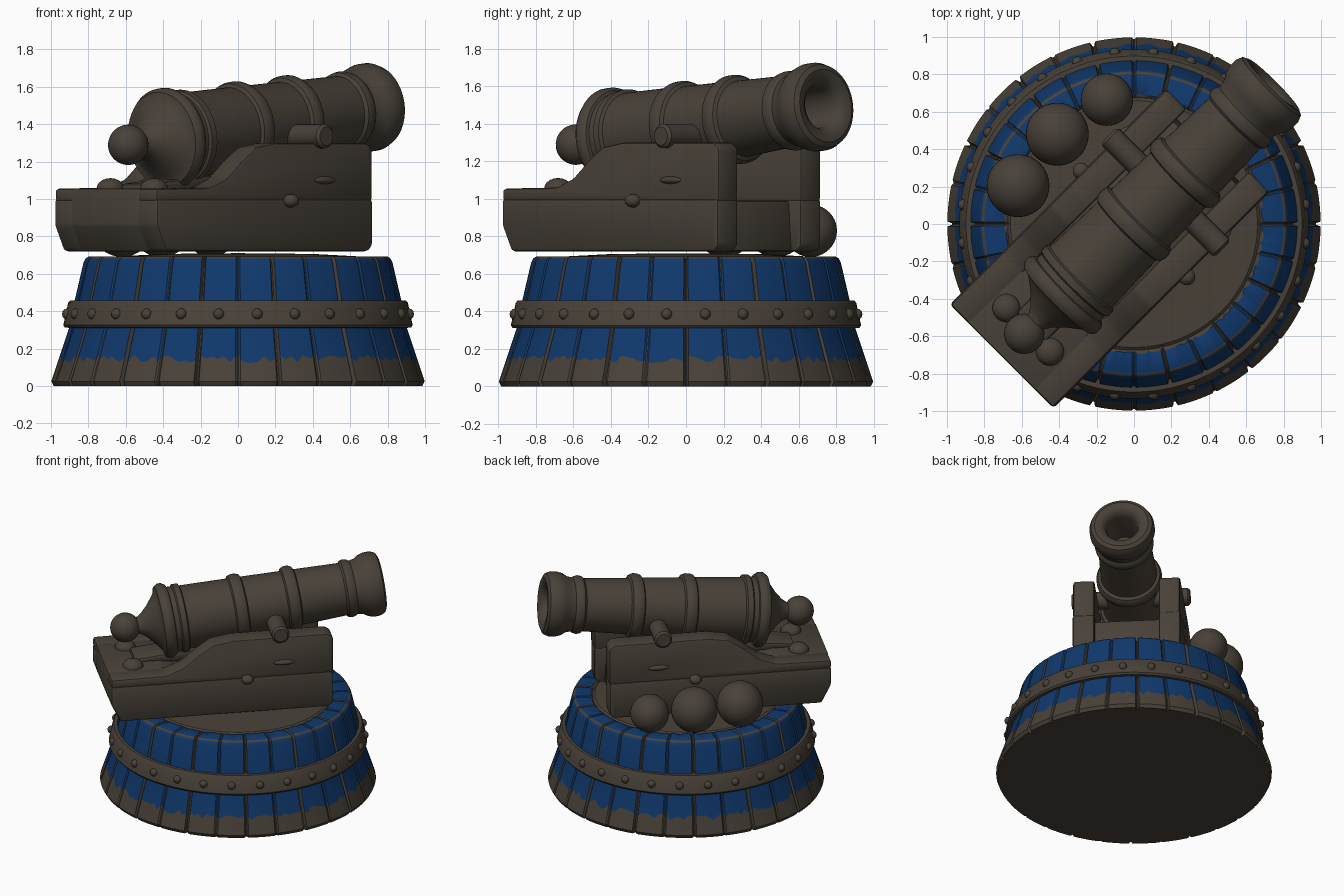
import bpy, bmesh, math, random
from mathutils import Matrix, Vector

if "Cube" in bpy.data.objects:
    bpy.data.objects.remove(bpy.data.objects["Cube"])
random.seed(4)


def material(name, rgb):
    m = bpy.data.materials.new(name)
    m.diffuse_color = (*rgb, 1)
    m.use_nodes = True
    m.node_tree.nodes["Principled BSDF"].inputs["Base Color"].default_value = m.diffuse_color
    return m


BROWN = material("dark_brown", (0.065, 0.053, 0.040))
BLUE = material("blue_paint", (0.005, 0.040, 0.150))
TURN = Matrix.Rotation(math.radians(45), 4, 'Z')   # gun points along +x +y


def finish(name, bm, matrix=Matrix(), angle=35, mats=(BROWN,)):
    bmesh.ops.recalc_face_normals(bm, faces=bm.faces)
    me = bpy.data.meshes.new(name)
    bm.to_mesh(me)
    bm.free()
    for m in mats:
        me.materials.append(m)
    me.shade_smooth()
    me.set_sharp_from_angle(angle=math.radians(angle))
    ob = bpy.data.objects.new(name, me)
    bpy.context.collection.objects.link(ob)
    ob.matrix_world = matrix
    return ob


def lathe(name, profile, matrix=Matrix(), n=56, closed=False):
    """Revolve (radius, height) points around z."""
    bm = bmesh.new()
    rings = [[bm.verts.new((r * math.cos(k * math.tau / n), r * math.sin(k * math.tau / n), z))
              for k in range(n)] for r, z in profile]
    pairs = list(zip(rings, rings[1:])) + ([(rings[-1], rings[0])] if closed else [])
    for a, b in pairs:
        for k in range(n):
            j = (k + 1) % n
            bm.faces.new((a[k], a[j], b[j], b[k]))
    bmesh.ops.remove_doubles(bm, verts=bm.verts, dist=1e-5)
    return finish(name, bm, matrix)


def slab(name, outline, v0, v1, bevel=0.018):
    """Extrude a side outline (along, up) across the gun from v0 to v1."""
    bm = bmesh.new()
    f = bm.faces.new([bm.verts.new((u, v0, z)) for u, z in outline])
    new = bmesh.ops.extrude_face_region(bm, geom=[f])['geom']
    bmesh.ops.translate(bm, vec=(0, v1 - v0, 0),
                        verts=[g for g in new if isinstance(g, bmesh.types.BMVert)])
    bmesh.ops.bevel(bm, geom=bm.edges[:], offset=bevel, segments=2, profile=0.5,
                    affect='EDGES', clamp_overlap=True)
    return finish(name, bm, TURN)


def ball(name, loc, r, scale=(1, 1, 1), matrix=Matrix(), seg=32):
    bm = bmesh.new()
    bmesh.ops.create_uvsphere(bm, u_segments=seg, v_segments=seg // 2, radius=r)
    return finish(name, bm, matrix @ Matrix.Translation(loc) @ Matrix.Diagonal((*scale, 1)), 80)


# Wooden base: staves with grooves, jagged paint edge low down
# rows: radius, height, groove factor, paint of the strip above (1 = blue)
rows = [(0, 0, 0, 0), (0.985, 0, 1, 0), (0.998, 0.025, 1, 0), (0.958, 0.145, 1, 1),
        (0.900, 0.32, 1, 0), (0.875, 0.45, 1, 1), (0.826, 0.66, 1, 1), (0.815, 0.682, 1, 0),
        (0.800, 0.692, 1, 1), (0.690, 0.692, 1, 0), (0.675, 0.680, 0.3, 0),
        (0.660, 0.692, 0, 0), (0.40, 0.706, 0, 0), (0, 0.71, 0, 0)]
STAVES = 28
step = math.tau / STAVES
cols = []                                           # angle, groove depth, is groove
for s in range(STAVES):
    a = s * step
    deep = 0.024 if s % 2 == 0 else 0.008
    cols += [(a - 0.014, 0, s % 2 == 0), (a - 0.004, deep, True),
             (a + 0.004, deep, s % 2 == 0), (a + 0.014, 0, False)]
    cols += [(a + step * t, 0, False) for t in (0.2, 0.35, 0.5, 0.65, 0.8)]
bm = bmesh.new()
grid = []
for a, depth, groove in cols:
    line = []
    for i, (r, z, g, blue) in enumerate(rows):
        if i == 3:
            dz = random.uniform(-0.022, 0.022) + depth * 1.8
            r, z = r - dz * 0.33, z + dz
        if i == 9:
            r += random.uniform(-0.008, 0.008)
        r -= depth * g
        if 7 <= i <= 9:
            z -= depth * 0.7
        line.append(bm.verts.new((r * math.cos(a), r * math.sin(a), z)))
    grid.append(line)
for c in range(len(cols)):
    p, q = grid[c], grid[(c + 1) % len(cols)]
    for i in range(len(rows) - 1):
        f = bm.faces.new((p[i], q[i], q[i + 1], p[i + 1]))
        f.material_index = 1 if rows[i][3] and not cols[c][2] else 0
bmesh.ops.remove_doubles(bm, verts=bm.verts, dist=1e-5)
finish("barrel_base", bm, mats=(BROWN, BLUE))

# Hoop around the base with studs
lathe("base_hoop", [(0.88, 0.31), (0.925, 0.312), (0.934, 0.325), (0.908, 0.445),
                    (0.898, 0.457), (0.85, 0.457)], n=112, closed=True)
for k in range(28):
    a = (k + 0.5) * step
    ball("hoop_stud", (0.917 * math.cos(a), 0.917 * math.sin(a), 0.385), 0.030, seg=12)

# Carriage: two plank cheeks, rear deck, bed and front beam
lower = [(-0.93, 0.72), (0.60, 0.72), (0.63, 0.75), (0.63, 1.0), (-1.0, 1.0), (-1.0, 0.86)]
upper = [(-1.0, 0.985), (0.632, 0.985), (0.632, 1.27), (0.59, 1.30), (-0.10, 1.30),
         (-0.25, 1.275), (-0.36, 1.20), (-0.47, 1.11), (-0.60, 1.06), (-1.0, 1.055)]
for side in (-1, 1):
    slab("cheek_lower_plank", lower, side * 0.235, side * 0.392)
    slab("cheek_upper_plank", upper, side * 0.235, side * 0.388)
    # side bolts, deck bolts and wood splinters
    ball("cheek_bolt", (0.0, side * 0.40, 0.99), 0.045, (1, 1, 0.8), TURN, 16)
    ball("deck_bolt", (-0.80, side * 0.165, 1.055), 0.075, (1, 1, 0.75), TURN, 20)
    ball("plank_splinter", (0.27, side * 0.385, 1.10), 0.05, (1.6, 0.5, 0.4), TURN, 16)
slab("rear_deck", [(-0.93, 0.72), (-0.50, 0.72), (-0.50, 1.03), (-0.60, 1.057),
                   (-1.0, 1.055), (-1.0, 0.86)], -0.26, 0.26, 0.008)
slab("carriage_bed", [(-0.6, 0.72), (0.50, 0.72), (0.50, 0.88), (-0.6, 0.88)], -0.25, 0.25)
slab("front_beam", [(0.38, 0.72), (0.56, 0.72), (0.54, 0.99), (0.38, 0.99)], -0.25, 0.25)
slab("elevating_wedge", [(-0.78, 1.04), (-0.30, 1.04), (-0.30, 1.13), (-0.78, 1.08)], -0.11, 0.11)

# Trunnions
roll = Matrix.Rotation(math.radians(90), 4, 'X')
lathe("trunnion", [(0, -0.43), (0.05, -0.43), (0.065, -0.415), (0.065, 0.415),
                   (0.05, 0.43), (0, 0.43)],
      TURN @ Matrix.Translation((0.24, 0, 1.335)) @ roll, 24)

# Gun barrel, revolved and tilted up, with a hollow bore
gun = (TURN @ Matrix.Translation((0, 0, 1.381))
       @ Matrix.Rotation(math.radians(90 - 6.3), 4, 'Y'))
lathe("gun_barrel", [
    (0, -0.80), (0.055, -0.78), (0.06, -0.74), (0.085, -0.70), (0.135, -0.65), (0.20, -0.60),
    (0.225, -0.585), (0.255, -0.58), (0.272, -0.555), (0.272, -0.525), (0.255, -0.50),
    (0.238, -0.495), (0.236, -0.46), (0.25, -0.45), (0.25, -0.41), (0.232, -0.40),
    (0.222, -0.05), (0.240, -0.04), (0.248, -0.015), (0.248, 0.015), (0.238, 0.04),
    (0.218, 0.05), (0.208, 0.34), (0.228, 0.35), (0.238, 0.375), (0.238, 0.405),
    (0.225, 0.43), (0.204, 0.44), (0.192, 0.77), (0.208, 0.785), (0.213, 0.81),
    (0.206, 0.835), (0.196, 0.85), (0.203, 0.89), (0.225, 0.925), (0.236, 0.965),
    (0.236, 1.01), (0.222, 1.045), (0.195, 1.06), (0.155, 1.055), (0.125, 1.03),
    (0.112, 0.99), (0.108, 0.75), (0, 0.73)], gun)
ball("breech_knob", (0, 0, -0.835), 0.108, matrix=gun)

# Cannonballs on the platform
for x, y, r in ((-0.62, 0.205, 0.168), (-0.41, 0.48, 0.168), (-0.145, 0.665, 0.14)):
    ball("cannonball", (x, y, 0.69 + r), r, seg=40)
